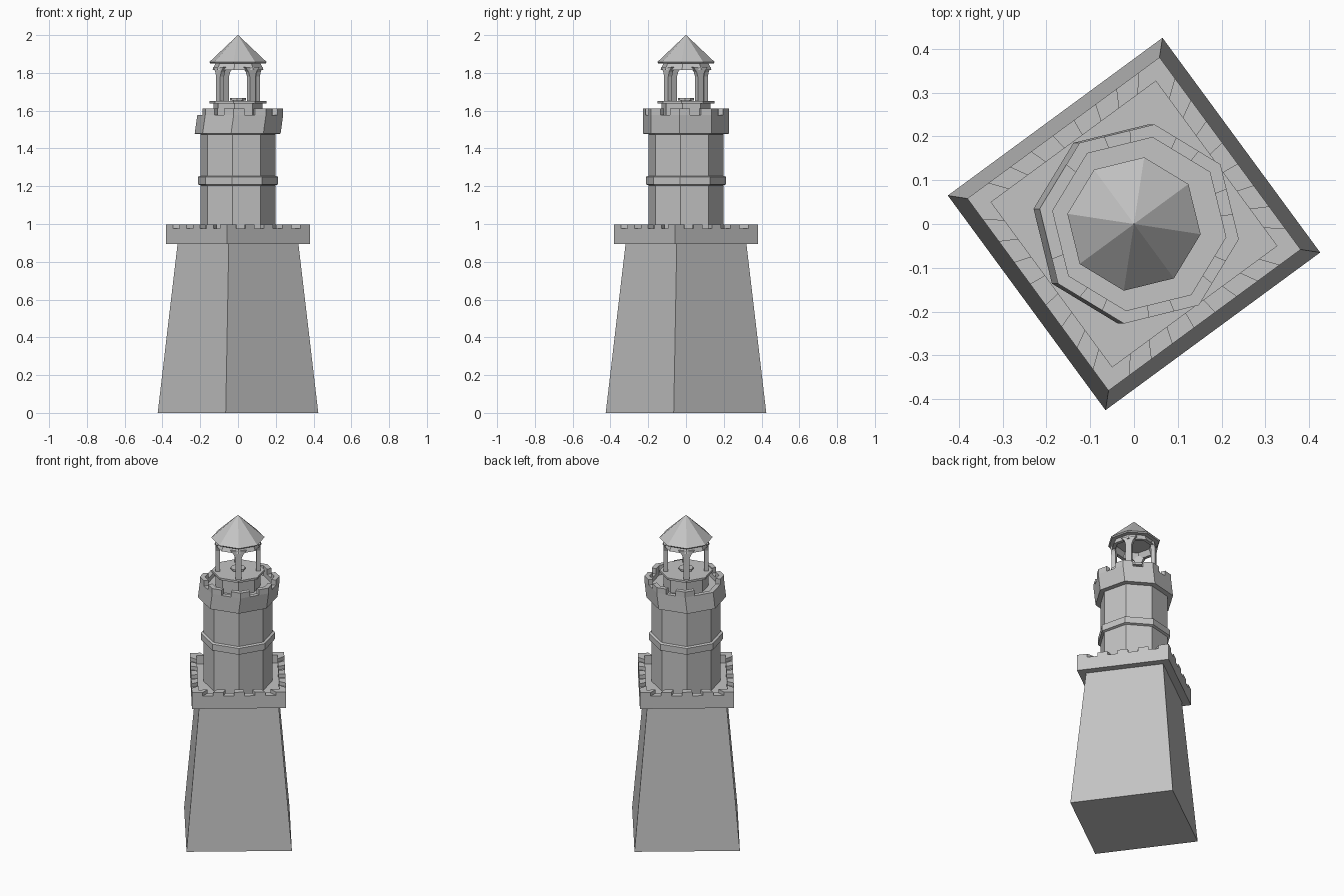
import bpy, bmesh, math
from mathutils import Vector

cube = bpy.data.objects.get("Cube")
if cube:
    bpy.data.objects.remove(cube, do_unlink=True)

TURN = math.radians(-8.7)  # whole tower is turned on its base

stone = bpy.data.materials.new("grey stone")
stone.diffuse_color = (0.55, 0.55, 0.55, 1)
stone.use_nodes = True
stone.node_tree.nodes["Principled BSDF"].inputs["Base Color"].default_value = (0.55, 0.55, 0.55, 1)


def ring(sides, r, z, dx=0):
    """Corner points of a regular polygon."""
    step = math.tau / sides
    return [Vector((dx + r * math.cos(TURN + i * step), r * math.sin(TURN + i * step), z))
            for i in range(sides)]


def add_loft(bm, rings):
    """Skin a list of equal rings and cap both ends."""
    loops = [[bm.verts.new(p) for p in pts] for pts in rings]
    n = len(loops[0])
    for low, high in zip(loops, loops[1:]):
        for i in range(n):
            j = (i + 1) % n
            bm.faces.new((low[i], low[j], high[j], high[i]))
    bm.faces.new(loops[0][::-1])
    bm.faces.new(loops[-1])


def finish(name, bm):
    bmesh.ops.recalc_face_normals(bm, faces=bm.faces)
    mesh = bpy.data.meshes.new(name)
    bm.to_mesh(mesh)
    bm.free()
    mesh.materials.append(stone)
    obj = bpy.data.objects.new(name, mesh)
    bpy.context.collection.objects.link(obj)
    return obj


def turned(name, sides, profile):
    """Faceted solid from (radius, height, optional x shift) steps."""
    bm = bmesh.new()
    add_loft(bm, [ring(sides, *step) for step in profile])
    return finish(name, bm)


def merlons(name, sides, outer, inner, low, high, spans, dx=0, skip=()):
    """Raised blocks along each side, over the given fractions of the side."""
    bm = bmesh.new()
    out, inn = ring(sides, outer, 0, dx), ring(sides, inner, 0, dx)
    for i in range(sides):
        j = (i + 1) % sides
        for a, b in spans:
            if (a == 0 and i in skip) or (b == 1 and j in skip):
                continue
            foot = [out[i].lerp(out[j], a), out[i].lerp(out[j], b),
                    inn[i].lerp(inn[j], b), inn[i].lerp(inn[j], a)]
            add_loft(bm, [[p + Vector((0, 0, z)) for p in foot] for z in (low, high)])
    return finish(name, bm)


# Square base and its walled platform
turned("base", 4, [(0.43, 0), (0.323, 0.9)])
turned("platform", 4, [(0.385, 0.895), (0.385, 0.975), (0.33, 0.975), (0.33, 0.945)])
merlons("platform_merlons", 4, 0.385, 0.33, 0.975, 0.998,
        [(k / 9, (k + 1) / 9) for k in range(0, 9, 2)])

# Eight-sided tower with a band
turned("tower", 8, [(0.2, 0.94), (0.2, 1.49)])
turned("tower_band", 8, [(0.2, 1.205), (0.215, 1.21), (0.215, 1.25), (0.2, 1.255)])

# Gallery, leaning slightly to one side
LEAN = 0.012
turned("gallery", 8, [(0.2, 1.475), (0.23, 1.478, -0.002), (0.23, 1.578, LEAN),
                      (0.2, 1.578, LEAN), (0.2, 1.55, LEAN)])
merlons("gallery_merlons", 8, 0.23, 0.2, 1.578, 1.612,
        [(0, 1 / 3), (2 / 3, 1)], dx=LEAN, skip=(4,))

# Lantern floor and lamp
turned("lantern_drum", 8, [(0.13, 1.54), (0.13, 1.637)])
turned("lantern_floor", 8, [(0.152, 1.637), (0.152, 1.65)])
turned("lamp", 8, [(0.03, 1.645), (0.03, 1.655), (0.042, 1.655), (0.042, 1.667)])

# Four posts that widen into brackets at the top
bm = bmesh.new()
for k in range(4):
    angle = TURN + math.radians(45 + 90 * k)
    radial = Vector((math.cos(angle), math.sin(angle), 0))
    side = Vector((-radial.y, radial.x, 0))
    sections = []
    for z, half in ((1.645, 0.018), (1.78, 0.018), (1.805, 0.026), (1.83, 0.045)):
        sections.append([radial * r + side * s + Vector((0, 0, z))
                         for r, s in ((0.105, -half), (0.13, -half), (0.13, half), (0.105, half))])
    add_loft(bm, sections)
finish("lantern_posts", bm)

# Sloped ring under the roof, and the roof
bm = bmesh.new()
steps = [(0.137, 1.815), (0.118, 1.856), (0.1, 1.856), (0.115, 1.815)]
loops = [[bm.verts.new(p) for p in ring(8, r, z)] for r, z in steps]
for a in range(4):
    for i in range(8):
        j, b = (i + 1) % 8, (a + 1) % 4
        bm.faces.new((loops[a][i], loops[a][j], loops[b][j], loops[b][i]))
finish("lantern_ring", bm)
turned("roof", 8, [(0.148, 1.85), (0.154, 1.857), (0.001, 2.0)])
